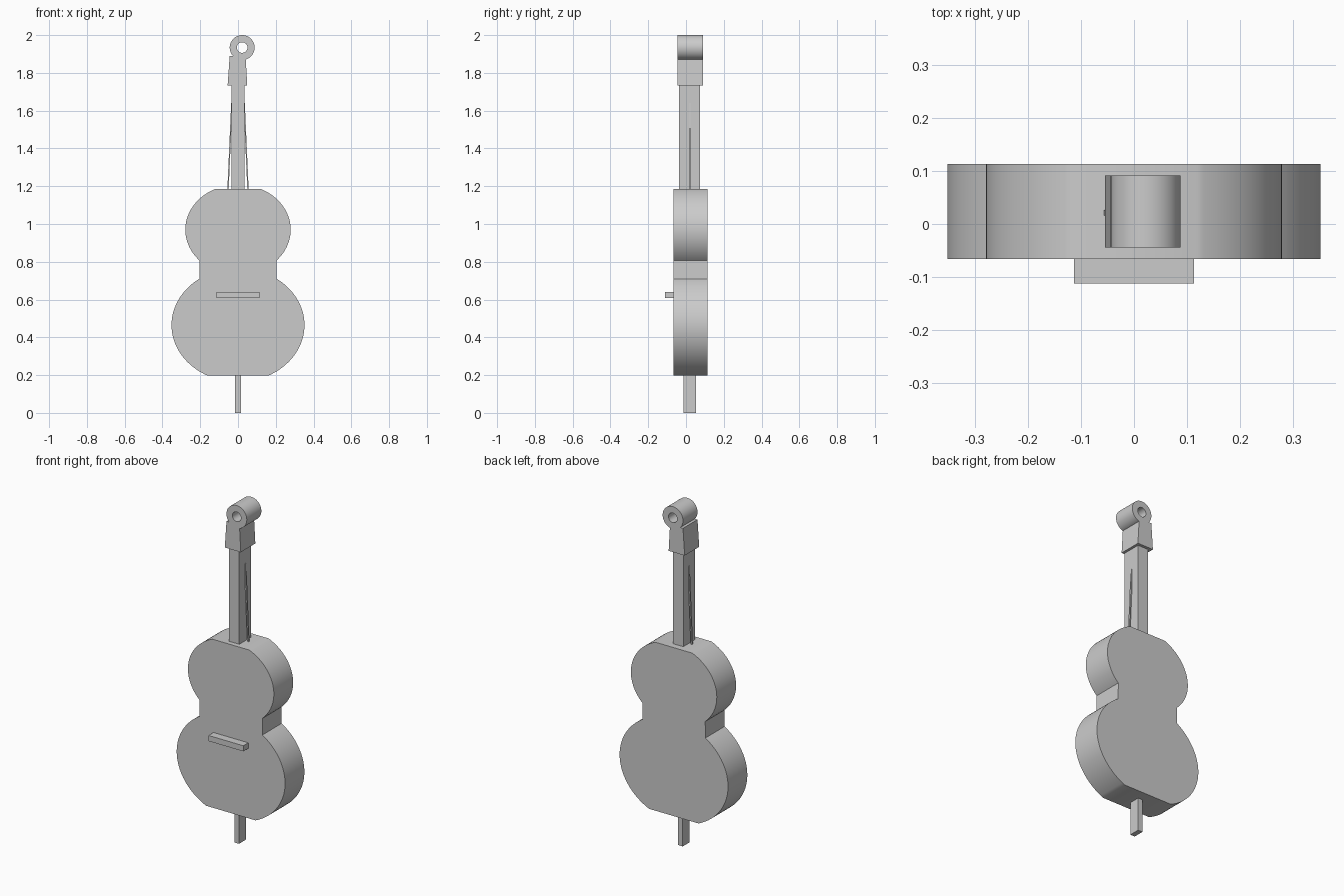
import bpy, bmesh
from math import sin, cos, pi, asin

if "Cube" in bpy.data.objects:
    bpy.data.objects.remove(bpy.data.objects["Cube"])


def finish(name, bm):
    bmesh.ops.recalc_face_normals(bm, faces=bm.faces)
    mesh = bpy.data.meshes.new(name)
    bm.to_mesh(mesh)
    bm.free()
    obj = bpy.data.objects.new(name, mesh)
    bpy.context.collection.objects.link(obj)
    return obj


def prism(name, outline, y0, y1):
    """Extrude an (x, z) outline from y0 to y1."""
    bm = bmesh.new()
    face = bm.faces.new([bm.verts.new((x, y0, z)) for x, z in outline])
    ext = bmesh.ops.extrude_face_region(bm, geom=[face])["geom"]
    verts = [v for v in ext if isinstance(v, bmesh.types.BMVert)]
    bmesh.ops.translate(bm, verts=verts, vec=(0, y1 - y0, 0))
    return finish(name, bm)


def box(name, x, y0, y1, z0, z1):
    return prism(name, [(-x, z0), (x, z0), (x, z1), (-x, z1)], y0, y1)


def bout(rx, rz, cz, z0, z1, n=40):
    """Right-hand elliptical arc between two heights, bottom to top."""
    a0, a1 = asin((z0 - cz) / rz), asin((z1 - cz) / rz)
    angles = [a0 + (a1 - a0) * i / n for i in range(n + 1)]
    return [(rx * cos(a), cz + rz * sin(a)) for a in angles]


def smooth(obj):
    bpy.ops.object.select_all(action="DESELECT")
    obj.select_set(True)
    bpy.context.view_layer.objects.active = obj
    bpy.ops.object.shade_smooth_by_angle(angle=pi / 6)


# Body: two flattened ellipses joined by a straight waist
right = bout(0.352, 0.301, 0.465, 0.197, 0.71) + bout(0.279, 0.239, 0.97, 0.807, 1.186)
left = [(-x, z) for x, z in reversed(right)]
smooth(prism("body", right + left, -0.066, 0.113))

# Bridge, end pin and neck
box("bridge", 0.113, -0.112, -0.06, 0.607, 0.64)
box("end_pin", 0.015, -0.012, 0.052, 0, 0.2)
box("neck", 0.034, -0.037, 0.074, 1.18, 1.74)

# Tapered peg box
prism("peg_box", [(-0.055, 1.733), (0.049, 1.733), (0.04, 1.89), (-0.044, 1.89)],
      -0.044, 0.091)

# Strings running into the sides of the neck
for side, label in ((-1, "left"), (1, "right")):
    prism("string_" + label,
          [(side * x, z) for x, z in ((0.05, 1.17), (0.057, 1.17), (0.036, 1.64), (0.029, 1.64))],
          0.016, 0.026)

# Scroll: hollow tube lying front to back
bm = bmesh.new()
N = 48
section = [(0.066, -0.044), (0.066, 0.091), (0.028, 0.091), (0.028, -0.044)]
rings = [[bm.verts.new((0.022 + r * cos(2 * pi * i / N), y, 1.934 + r * sin(2 * pi * i / N)))
          for r, y in section] for i in range(N)]
for i in range(N):
    a, b = rings[i], rings[(i + 1) % N]
    for k in range(4):
        m = (k + 1) % 4
        bm.faces.new((a[k], a[m], b[m], b[k]))
smooth(finish("scroll", bm))
